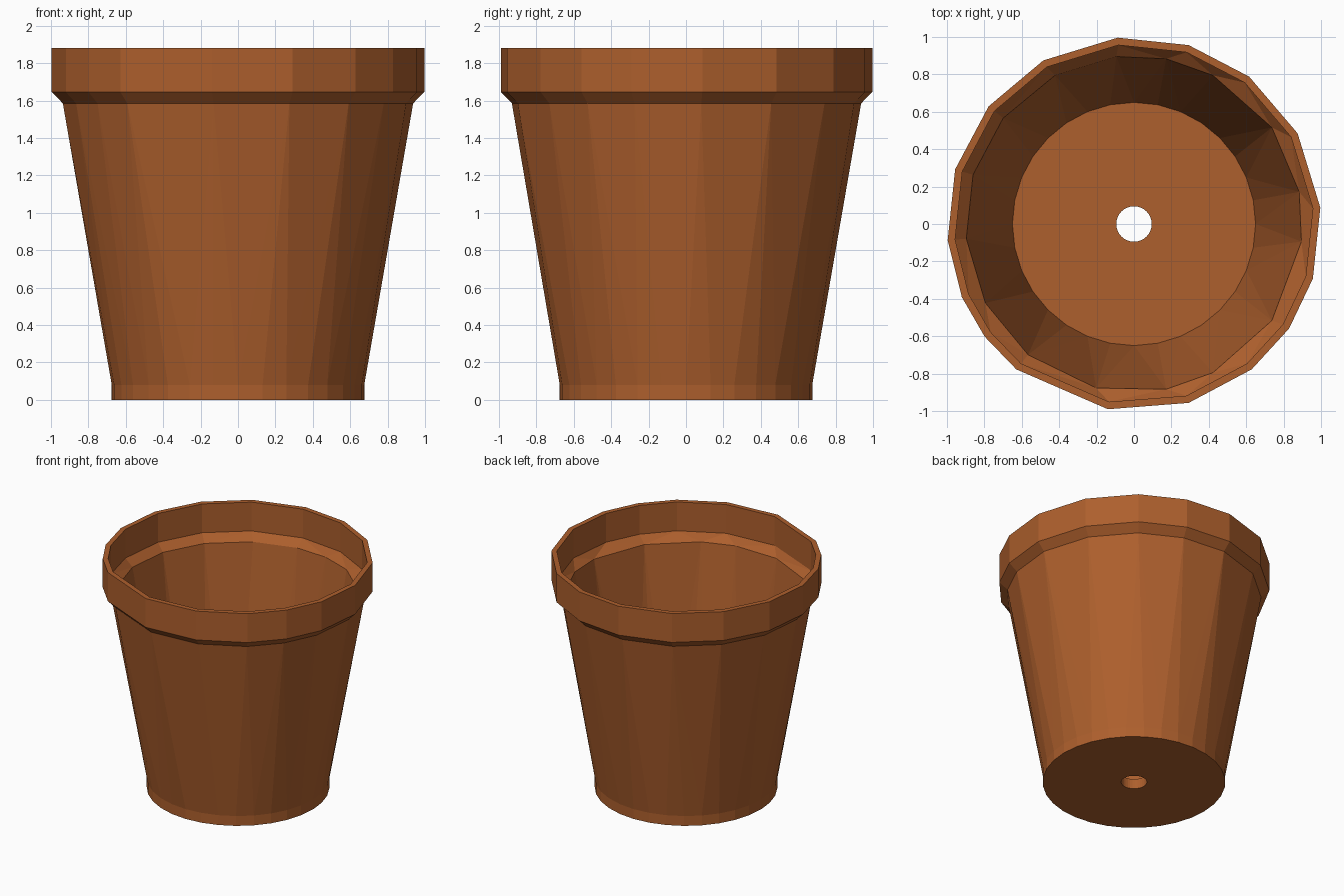
import bpy, bmesh
from math import cos, sin, radians

if "Cube" in bpy.data.objects:
    bpy.data.objects.remove(bpy.data.objects["Cube"])

# Ring layouts in degrees: even circle near the base, uneven facets near the lip
ROUND = [i * 360 / 32 for i in range(32)]
LIP = [5, 29, 52, 73, 95, 119, 141, 163, 185, 203, 217, 231, 262, 287, 309, 326, 343]
LEDGE = [11, 35, 62, 79, 96, 118, 141, 163, 185, 208, 231, 257, 281, 298, 325, 354]

bm = bmesh.new()


def ring(r, z, angles):
    verts = [bm.verts.new((r * cos(radians(a)), r * sin(radians(a)), z)) for a in angles]
    return verts, angles


def bridge(ring_a, ring_b):
    """Join two rings; equal layouts give quads, different ones triangles."""
    (va, a), (vb, b) = ring_a, ring_b
    n, m = len(va), len(vb)
    if a is b:
        for i in range(n):
            k = (i + 1) % n
            bm.faces.new((va[i], va[k], vb[k], vb[i]))
        return
    a2, b2 = a + [a[0] + 360], b + [b[0] + 360]
    i = j = 0
    while i < n or j < m:
        step_a = j == m or (i < n and a2[i] + a2[i + 1] <= b2[j] + b2[j + 1])
        p, q = va[i % n], vb[j % m]
        if step_a:
            i += 1
            bm.faces.new((p, va[i % n], q))
        else:
            j += 1
            bm.faces.new((p, vb[j % m], q))


# Closed profile: underside, outer wall, lip, inner ledge, inner wall, floor, drain hole
rings = [ring(*p) for p in (
    (0.095, 0.0, ROUND),
    (0.675, 0.0, ROUND),
    (0.675, 0.08, ROUND),
    (0.94, 1.585, LIP),
    (1.0, 1.645, LIP),
    (1.0, 1.88, LIP),
    (0.96, 1.88, LIP),
    (0.96, 1.645, LIP),
    (0.90, 1.585, LEDGE),
    (0.65, 0.08, ROUND),
    (0.095, 0.08, ROUND),
)]
for k in range(len(rings)):
    bridge(rings[k], rings[(k + 1) % len(rings)])

bmesh.ops.recalc_face_normals(bm, faces=bm.faces)
mesh = bpy.data.meshes.new("flower_pot")
bm.to_mesh(mesh)
bm.free()

# Terracotta
mat = bpy.data.materials.new("terracotta")
mat.diffuse_color = (0.42, 0.115, 0.026, 1)
mat.use_nodes = True
mat.node_tree.nodes["Principled BSDF"].inputs["Base Color"].default_value = mat.diffuse_color
mesh.materials.append(mat)
pot = bpy.data.objects.new("flower_pot", mesh)
bpy.context.collection.objects.link(pot)
